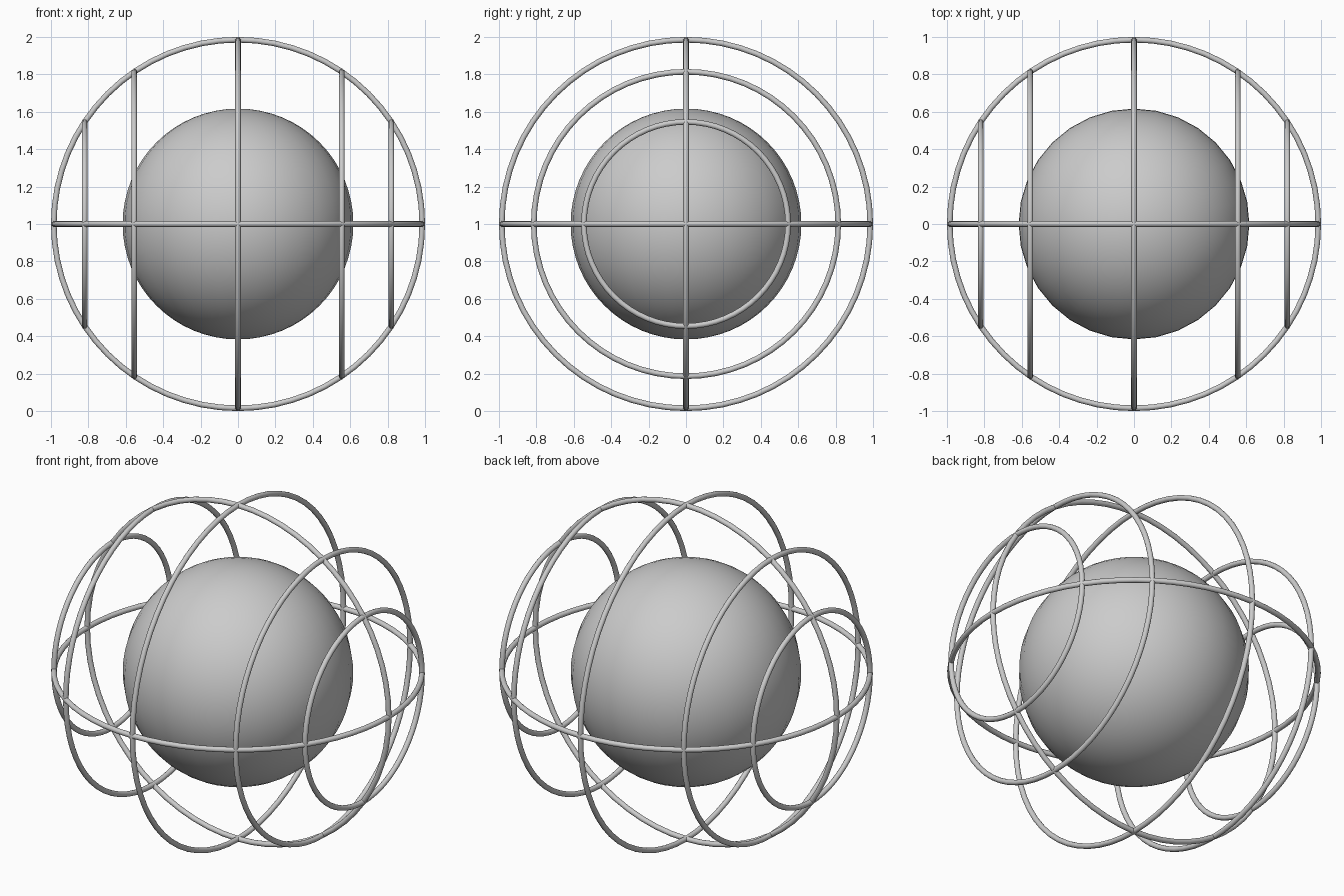
import bpy
import math

if "Cube" in bpy.data.objects:
    bpy.data.objects.remove(bpy.data.objects["Cube"])

CENTRE_Z = 1.0
CAGE_R = 0.985   # radius of the cage the ring centre lines lie on
TUBE = 0.015     # ring tube radius

grey = bpy.data.materials.new("plain_grey")
grey.diffuse_color = (0.6, 0.6, 0.6, 1.0)
grey.use_nodes = True
grey.node_tree.nodes["Principled BSDF"].inputs["Base Color"].default_value = grey.diffuse_color


def finish(name):
    obj = bpy.context.object
    obj.name = name
    obj.data.materials.append(grey)
    bpy.ops.object.shade_smooth()


def ring(name, x=0.0, rotation=(0, 0, 0)):
    # Ring lying on the cage sphere, shrinking as it moves out along x
    bpy.ops.mesh.primitive_torus_add(
        major_segments=64, minor_segments=12,
        major_radius=math.sqrt(CAGE_R ** 2 - x ** 2), minor_radius=TUBE,
        location=(x, 0, CENTRE_Z), rotation=rotation)
    finish(name)


# Central ball
bpy.ops.mesh.primitive_uv_sphere_add(segments=32, ring_count=32, radius=0.617,
                                     location=(0, 0, CENTRE_Z))
finish("core_ball")

# Three full-size rings
quarter = math.pi / 2
ring("horizontal_ring")
ring("front_ring", rotation=(quarter, 0, 0))
ring("side_ring", rotation=(0, quarter, 0))

# Smaller parallel rings, mirrored left and right
for side, label in ((-1, "left"), (1, "right")):
    ring("middle_ring_" + label, side * 0.555, (0, quarter, 0))
    ring("outer_ring_" + label, side * 0.82, (0, quarter, 0))
